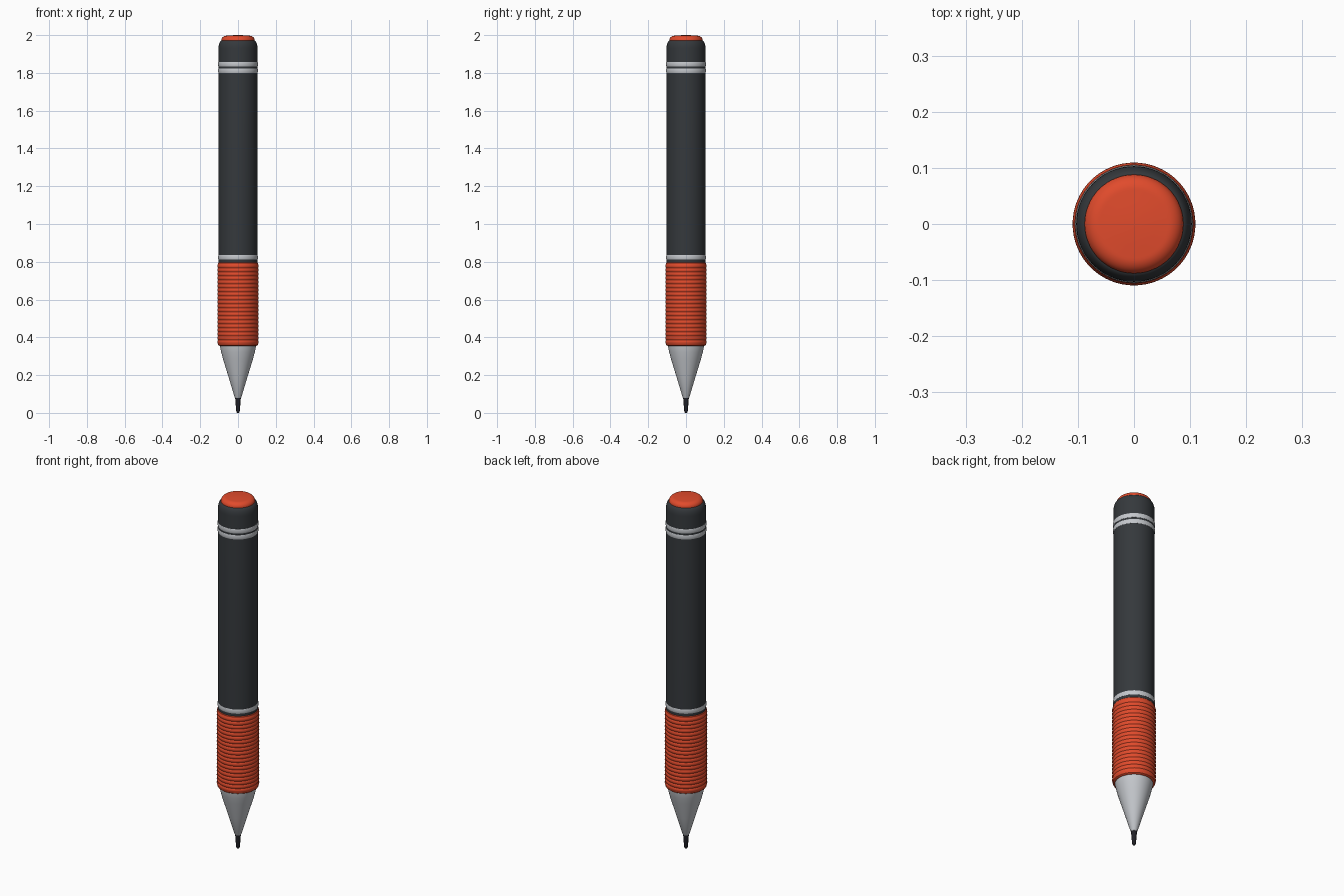
import bpy, bmesh, math

if "Cube" in bpy.data.objects:
    bpy.data.objects.remove(bpy.data.objects["Cube"])

SEG = 64

def material(name, rgb):
    m = bpy.data.materials.new(name)
    m.diffuse_color = (*rgb, 1)
    m.use_nodes = True
    m.node_tree.nodes["Principled BSDF"].inputs["Base Color"].default_value = m.diffuse_color
    return m

BLACK = material("dark_grey", (0.035, 0.04, 0.045))
RED = material("red_rubber", (0.75, 0.07, 0.025))
METAL = material("light_metal", (0.55, 0.57, 0.6))
LEAD = material("graphite", (0.015, 0.015, 0.02))

def lathe(name, profile, mat):
    """Revolve (radius, z) points, listed bottom to top, into a closed solid."""
    bm = bmesh.new()
    rings = []
    for r, z in profile:
        rings.append([bm.verts.new((r * math.cos(2 * math.pi * i / SEG),
                                    r * math.sin(2 * math.pi * i / SEG), z))
                      for i in range(SEG)])
    for a, b in zip(rings, rings[1:]):
        for i in range(SEG):
            j = (i + 1) % SEG
            bm.faces.new((a[i], a[j], b[j], b[i]))
    bm.faces.new(rings[0][::-1])
    bm.faces.new(rings[-1])
    me = bpy.data.meshes.new(name)
    bm.to_mesh(me)
    bm.free()
    ob = bpy.data.objects.new(name, me)
    bpy.context.collection.objects.link(ob)
    me.materials.append(mat)
    bpy.ops.object.select_all(action='DESELECT')
    ob.select_set(True)
    bpy.context.view_layer.objects.active = ob
    bpy.ops.object.shade_smooth_by_angle(angle=math.radians(35))
    return ob

# Lead and tapered metal tip
lathe("lead", [(0.004, 0.0), (0.008, 0.004), (0.010, 0.012), (0.015, 0.08)], LEAD)
lathe("tip_cone", [(0.015, 0.078), (0.018, 0.083), (0.050, 0.190), (0.080, 0.287),
                   (0.089, 0.322), (0.095, 0.350), (0.096, 0.370)], METAL)

# Ribbed rubber grip
z0, z1, ribs = 0.355, 0.798, 20
step = (z1 - z0 - 0.02) / ribs
grip = [(0.094, z0), (0.101, z0 + 0.001), (0.106, z0 + 0.005)]
for i in range(ribs):
    z = z0 + 0.01 + i * step
    grip += [(0.106, z), (0.1085, z + step * 0.2), (0.1095, z + step * 0.5),
             (0.1085, z + step * 0.8)]
grip += [(0.106, z1 - 0.01), (0.106, z1 - 0.005), (0.102, z1 - 0.001), (0.096, z1)]
lathe("grip", grip, RED)

# Barrel with a rounded shoulder at the top
R, top = 0.103, 1.972
barrel = [(R, 0.795), (R, 1.93)]
for k in range(1, 9):
    a = math.pi / 2 * k / 8
    barrel.append((R - 0.018 + 0.018 * math.cos(a), 1.93 + (top - 1.93) * math.sin(a)))
lathe("barrel", barrel, BLACK)

# Trim rings
for name, a, b in (("lower_ring", 0.810, 0.836),
                   ("upper_ring_1", 1.799, 1.825),
                   ("upper_ring_2", 1.833, 1.859)):
    lathe(name, [(0.100, a), (0.1035, a + 0.001), (0.105, a + 0.006),
                 (0.105, b - 0.006), (0.1035, b - 0.001), (0.100, b)], METAL)

# Domed end button
button = [(0.088, 1.955), (0.088, 1.973)]
for k in range(1, 11):
    a = math.pi / 2 * k / 10
    button.append((0.060 + 0.028 * math.cos(a), 1.973 + 0.024 * math.sin(a)))
button += [(0.04, 1.9985), (0.02, 1.9996), (0.002, 2.0)]
lathe("end_button", button, RED)
